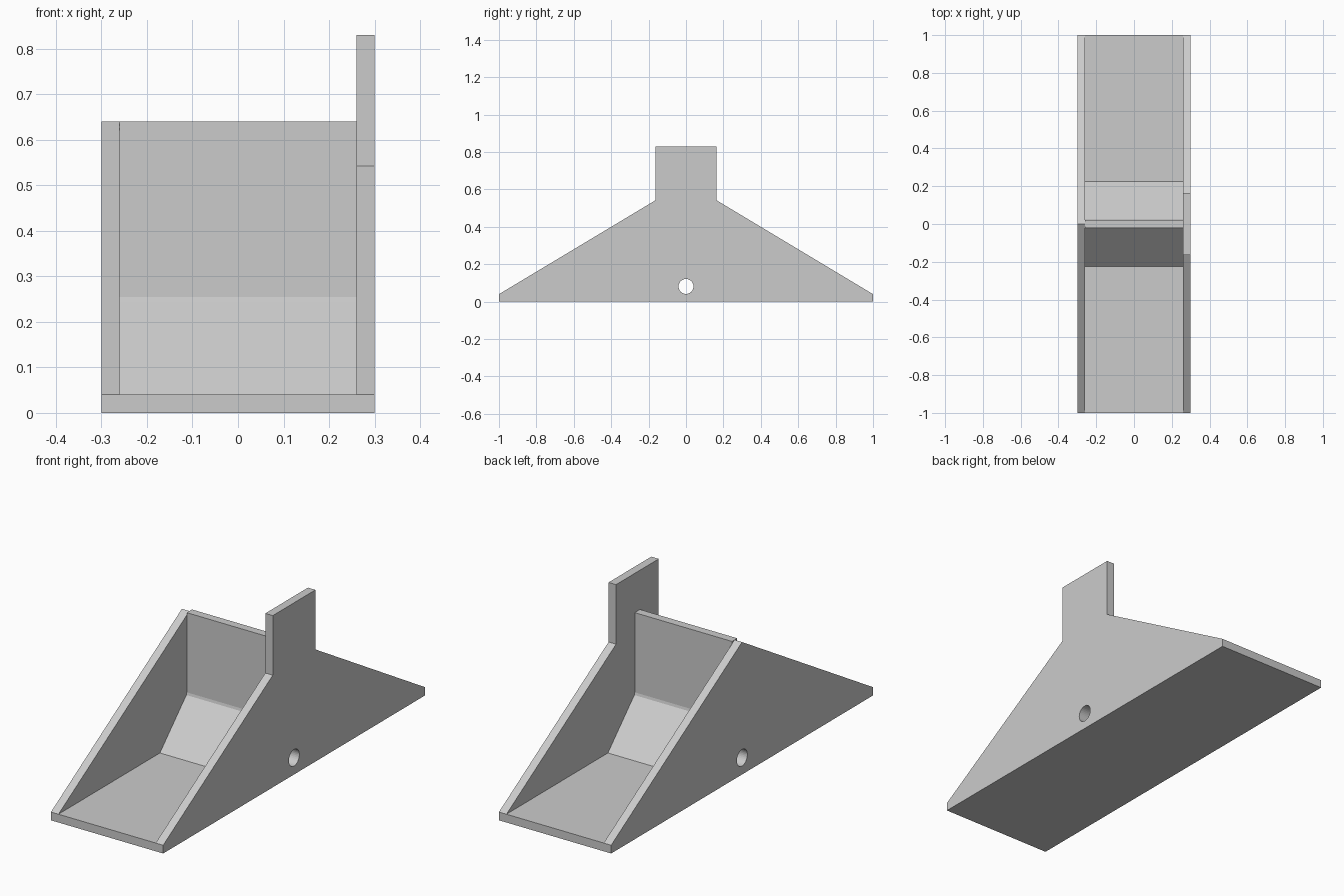
import bpy, bmesh, math

cube = bpy.data.objects.get("Cube")
if cube:
    bpy.data.objects.remove(cube, do_unlink=True)

grey = bpy.data.materials.new("light_grey")
grey.use_nodes = True
COLOUR = (0.6, 0.6, 0.6, 1)
grey.diffuse_color = COLOUR
grey.node_tree.nodes["Principled BSDF"].inputs["Base Color"].default_value = COLOUR

HALF_W, INNER, T = 0.30, 0.26, 0.04


def extrude(name, profile, x0, x1):
    """Extrude a closed (y, z) profile from x0 to x1."""
    bm = bmesh.new()
    face = bm.faces.new([bm.verts.new((x0, y, z)) for y, z in profile])
    geom = bmesh.ops.extrude_face_region(bm, geom=[face])["geom"]
    moved = [v for v in geom if isinstance(v, bmesh.types.BMVert)]
    bmesh.ops.translate(bm, verts=moved, vec=(x1 - x0, 0, 0))
    bmesh.ops.recalc_face_normals(bm, faces=bm.faces)
    mesh = bpy.data.meshes.new(name)
    bm.to_mesh(mesh)
    bm.free()
    mesh.materials.append(grey)
    obj = bpy.data.objects.new(name, mesh)
    bpy.context.collection.objects.link(obj)
    return obj


def symmetric(half):
    """Complete a half profile by mirroring it across y = 0."""
    return half + [(-y, z) for y, z in reversed(half) if y != 0]


# Base plate between and under the sides
extrude("base_plate", symmetric([(1, 0), (1, T)]), -INNER, INNER)

# Sides: a plain gable and a taller one with a tab
gable = extrude("gable_side", symmetric([(1, 0), (1, T), (0, 0.64)]), -HALF_W, -INNER)
tab = extrude("tabbed_side",
              symmetric([(1, 0), (1, T), (0.163, 0.542), (0.163, 0.83)]),
              INNER, HALF_W)

# Dividing wall with sloped ramps at its foot
divider = extrude("divider_with_ramps",
                  symmetric([(0.225, T), (0.023, 0.243), (0.02, 0.255), (0.02, 0.64)]),
                  -INNER, INNER)

# Round axle hole through everything
ring = [(0.04 * math.cos(i * math.tau / 32), 0.081 + 0.04 * math.sin(i * math.tau / 32))
        for i in range(32)]
cutter = extrude("hole_cutter", ring, -0.5, 0.5)
cutter.hide_render = True
cutter.hide_viewport = True
cutter.display_type = 'WIRE'
for part in (gable, tab, divider):
    cut = part.modifiers.new("axle_hole", 'BOOLEAN')
    cut.operation = 'DIFFERENCE'
    cut.solver = 'EXACT'
    cut.object = cutter
